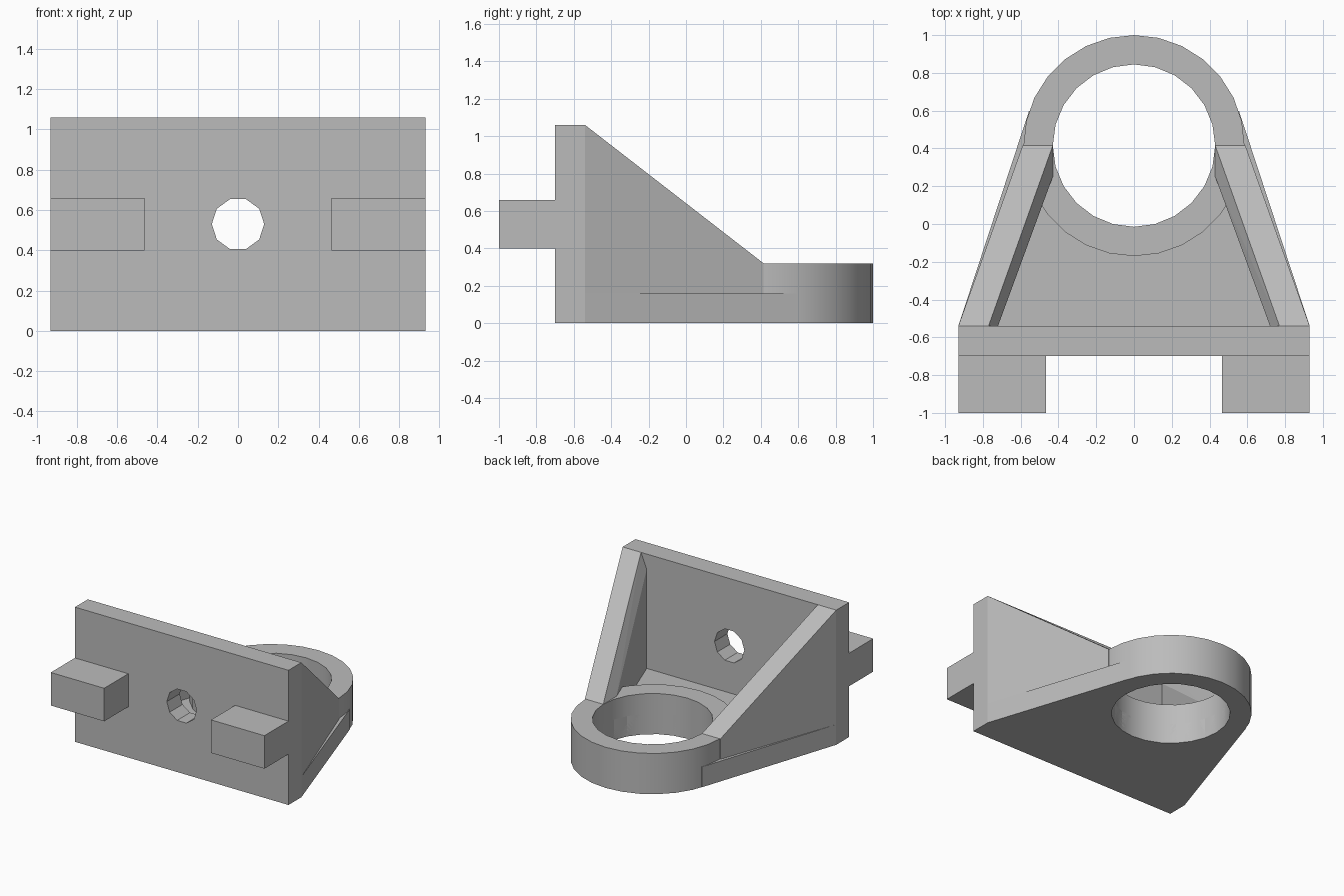
import bpy, bmesh, math
from mathutils import Matrix

cube = bpy.data.objects.get("Cube")
if cube:
    bpy.data.objects.remove(cube, do_unlink=True)

grey = bpy.data.materials.new("plain grey")
grey.use_nodes = True
grey.diffuse_color = (0.5, 0.5, 0.5, 1)
grey.node_tree.nodes["Principled BSDF"].inputs["Base Color"].default_value = (0.5, 0.5, 0.5, 1)


def finish(name, bm):
    bmesh.ops.recalc_face_normals(bm, faces=bm.faces)
    mesh = bpy.data.meshes.new(name)
    bm.to_mesh(mesh)
    bm.free()
    mesh.materials.append(grey)
    obj = bpy.data.objects.new(name, mesh)
    bpy.context.collection.objects.link(obj)
    return obj


def box(name, low, high):
    bm = bmesh.new()
    bmesh.ops.create_cube(bm, size=1)
    for v in bm.verts:
        v.co = [high[i] if v.co[i] > 0 else low[i] for i in range(3)]
    return finish(name, bm)


def prism(name, outline, low, high):
    bm = bmesh.new()
    face = bm.faces.new([bm.verts.new((x, y, low)) for x, y in outline])
    top = bmesh.ops.extrude_face_region(bm, geom=[face])["geom"]
    for v in top:
        if isinstance(v, bmesh.types.BMVert):
            v.co.z = high
    return finish(name, bm)


def circle(radius, count, y, start=0, end=math.tau):
    step = (end - start) / count
    return [(radius * math.cos(start + i * step), y + radius * math.sin(start + i * step))
            for i in range(count)]


def cut(obj, cutter):
    mod = obj.modifiers.new("hole", 'BOOLEAN')
    mod.operation = 'DIFFERENCE'
    mod.solver = 'EXACT'
    mod.object = cutter
    bpy.context.view_layer.objects.active = obj
    bpy.ops.object.modifier_apply(modifier=mod.name)


RING_Y, OUTER, INNER = 0.415, 0.585, 0.43
PLATE_BACK, HALF, HEIGHT = -0.54, 0.93, 1.06
FLOOR, RING_TOP = 0.16, 0.32

# Mounting plate with its bolt hole
plate = box("mounting_plate", (-HALF, -0.70, 0), (HALF, PLATE_BACK, HEIGHT))
bolt = prism("bolt_hole_cutter", circle(0.13, 10, 0), -1, 1)
bolt.data.transform(Matrix.Translation((0, -0.6, 0.53)) @ Matrix.Rotation(math.pi / 2, 4, 'X'))
cut(plate, bolt)

# Bearing ring and the floor running tangent to it
bore = prism("bore_cutter", circle(INNER, 24, RING_Y), -0.5, 0.6)
ring = prism("bearing_ring", circle(OUTER, 28, RING_Y), 0, RING_TOP)
cut(ring, bore)
tangent = (0.556, 0.598)
floor = prism("floor", [(-HALF, PLATE_BACK), (HALF, PLATE_BACK), tangent,
                        (-tangent[0], tangent[1])], 0, FLOOR)
cut(floor, bore)

for cutter in (bolt, bore):
    bpy.data.objects.remove(cutter, do_unlink=True)

# Sloping side walls with a bevelled inner edge, and the front lugs
for side, label in ((1, "left"), (-1, "right")):
    base = 0.1
    points = [(HALF, PLATE_BACK, base), (HALF, PLATE_BACK, HEIGHT),
              (0.77, PLATE_BACK, HEIGHT), (0.72, PLATE_BACK, 0.94), (0.72, PLATE_BACK, base),
              (0.59, 0.415, base), (0.59, 0.415, RING_TOP), (INNER, 0.415, RING_TOP),
              (INNER, 0.25, RING_TOP), (INNER, 0.25, base), (INNER, 0.415, base)]
    bm = bmesh.new()
    for x, y, z in points:
        bm.verts.new((side * x, y, z))
    bmesh.ops.convex_hull(bm, input=bm.verts)
    bmesh.ops.dissolve_limit(bm, angle_limit=0.03, verts=bm.verts, edges=bm.edges)
    finish(label + "_side_wall", bm)
    xs = sorted((side * 0.465, side * HALF))
    box(label + "_lug", (xs[0], -1, 0.40), (xs[1], -0.70, 0.66))

# Smooth the round ring, keeping its rims sharp
bpy.ops.object.select_all(action='DESELECT')
ring.select_set(True)
bpy.context.view_layer.objects.active = ring
bpy.ops.object.shade_smooth_by_angle(angle=math.radians(30))
